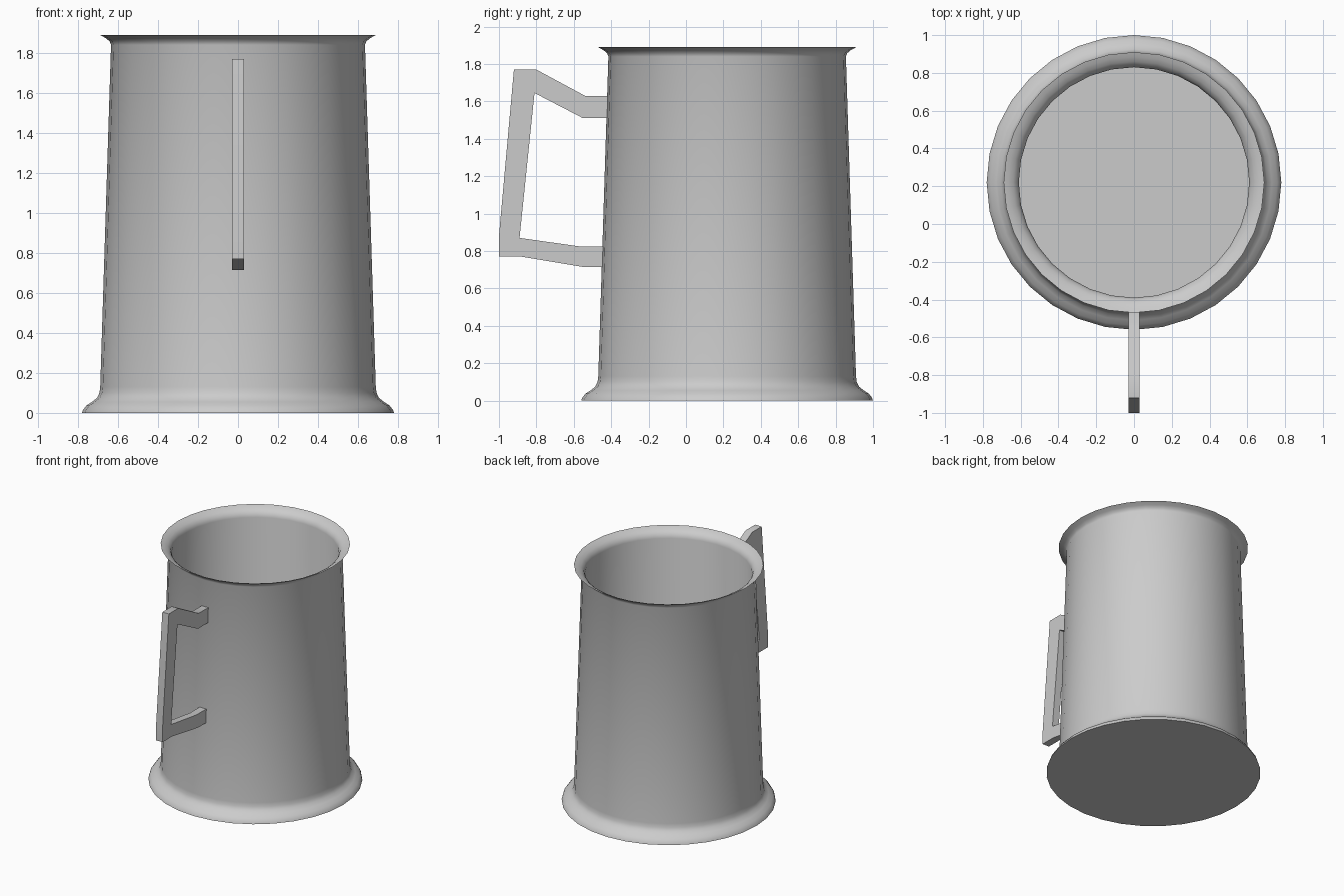
import bpy, bmesh
from math import radians, sin, cos, pi

if "Cube" in bpy.data.objects:
    bpy.data.objects.remove(bpy.data.objects["Cube"])

SIDES = 32
CENTRE_Y = 0.22


def finish(bm, name, angle):
    bmesh.ops.recalc_face_normals(bm, faces=bm.faces)
    mesh = bpy.data.meshes.new(name)
    bm.to_mesh(mesh)
    bm.free()
    obj = bpy.data.objects.new(name, mesh)
    bpy.context.collection.objects.link(obj)
    bpy.ops.object.select_all(action='DESELECT')
    obj.select_set(True)
    bpy.context.view_layer.objects.active = obj
    bpy.ops.object.shade_smooth_by_angle(angle=radians(angle))
    return obj


def lathe(name, profile, angle):
    """Closed turned body: profile runs from bottom outside to inner floor."""
    bm = bmesh.new()
    rings = [[bm.verts.new((r * cos(2 * pi * i / SIDES), CENTRE_Y + r * sin(2 * pi * i / SIDES), z))
              for i in range(SIDES)] for r, z in profile]
    for a, b in zip(rings, rings[1:]):
        for i in range(SIDES):
            j = (i + 1) % SIDES
            bm.faces.new((a[i], a[j], b[j], b[i]))
    bm.faces.new(rings[0])
    bm.faces.new(rings[-1])
    return finish(bm, name, angle)


# Tankard body: flared foot, tapered wall, thin lip, hollow inside
lathe("mug_body", [
    (0.78, 0.0), (0.775, 0.015), (0.758, 0.037), (0.73, 0.055), (0.705, 0.075),
    (0.693, 0.10), (0.689, 0.13),
    (0.635, 1.84), (0.642, 1.858), (0.66, 1.873), (0.69, 1.89),
    (0.665, 1.882), (0.64, 1.868), (0.62, 1.85), (0.61, 1.82),
    (0.66, 0.13), (0.65, 0.10),
], 40)

# Handle: flat angular outline (y, z) given thickness along x
outline = [
    (-0.40, 1.63), (-0.54, 1.63), (-0.80, 1.77), (-0.92, 1.77), (-1.0, 0.88),
    (-1.0, 0.77), (-0.88, 0.77), (-0.55, 0.715), (-0.43, 0.715), (-0.43, 0.825),
    (-0.57, 0.825), (-0.89, 0.87), (-0.81, 1.645), (-0.55, 1.51), (-0.40, 1.51),
]
bm = bmesh.new()
face = bm.faces.new([bm.verts.new((-0.029, y, z)) for y, z in outline])
extruded = bmesh.ops.extrude_face_region(bm, geom=[face])
moved = [v for v in extruded["geom"] if isinstance(v, bmesh.types.BMVert)]
bmesh.ops.translate(bm, verts=moved, vec=(0.058, 0, 0))
finish(bm, "handle", 30)
